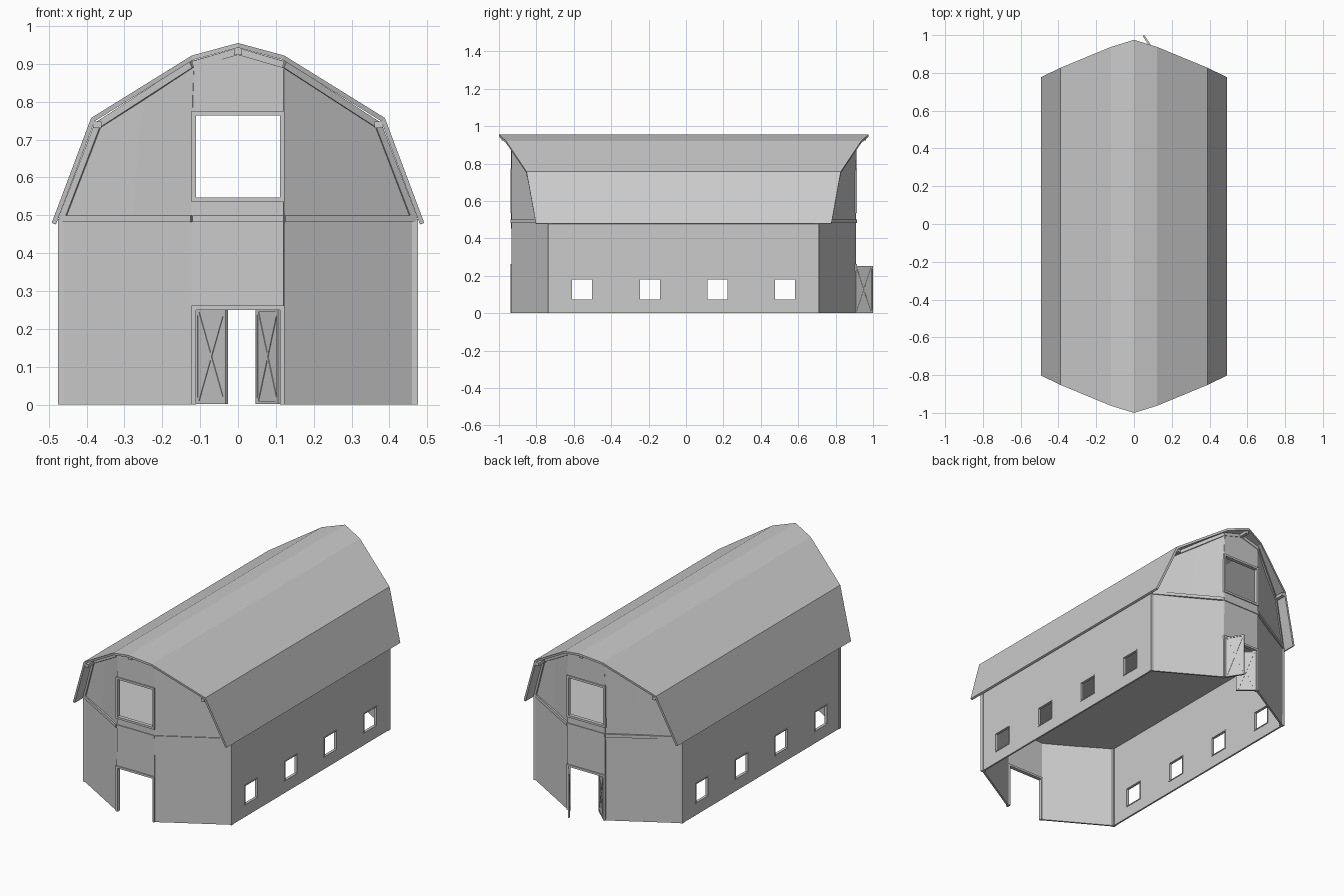
import bpy, bmesh
from mathutils import Vector as V

if "Cube" in bpy.data.objects:
    bpy.data.objects.remove(bpy.data.objects["Cube"])

YC = -0.0125            # barn centre in y (the open door sets the far end)
XF, YF = 0.12, 0.916    # edge of the flat middle panel of each end
XC, YS = 0.467, 0.714   # barn corners
WINDOWS = (-0.543, -0.181, 0.181, 0.543)
UNDER = [(0.467, 0.5), (0.375, 0.745), (0.12, 0.907), (0, 0.942)]  # roof underside


def finish(name, bm):
    me = bpy.data.meshes.new(name)
    bm.to_mesh(me)
    bm.free()
    ob = bpy.data.objects.new(name, me)
    bpy.context.collection.objects.link(ob)
    return ob


def sheet(name, faces, thick, offset=0, recalc=True):
    """Thin shell from a list of polygons."""
    bm = bmesh.new()
    for f in faces:
        bm.faces.new([bm.verts.new((x, y + YC, z)) for x, y, z in f])
    bmesh.ops.remove_doubles(bm, verts=bm.verts, dist=1e-4)
    if recalc:
        bmesh.ops.recalc_face_normals(bm, faces=bm.faces)
    ob = finish(name, bm)
    mod = ob.modifiers.new("thickness", 'SOLIDIFY')
    mod.thickness, mod.offset, mod.use_even_offset = thick, offset, True
    return ob


def beam(bm, p, q, n, w, d):
    """Board from p to q, w wide and d deep along n."""
    p, q = V(p), V(q)
    a = (q - p).normalized()
    n = V(n)
    n = (n - a * n.dot(a)).normalized()
    s = n.cross(a)
    vs = [bm.verts.new(e + s * i * w / 2 + n * j * d / 2 + V((0, YC, 0)))
          for e in (p, q) for i, j in ((-1, -1), (1, -1), (1, 1), (-1, 1))]
    for f in ((3, 2, 1, 0), (4, 5, 6, 7), (0, 1, 5, 4), (1, 2, 6, 5), (2, 3, 7, 6), (3, 0, 4, 7)):
        bm.faces.new([vs[i] for i in f])


def wall_y(x):
    return YF - max(0, abs(x) - XF) * (YF - YS) / (XC - XF)


def end_face(pts, sx, sy):
    return [(sx * x, sy * wall_y(x), z) for x, z in pts]


# end walls: folded gable panels, open doorway and loft window in the middle
faces = []
for sy in (-1, 1):
    for sx in (-1, 1):
        faces.append(end_face([(XF, 0), (XC, 0)] + UNDER[:3], sx, sy))
    for z0, top in ((0.252, [(XF, 0.54), (-XF, 0.54)]),
                    (0.769, [(XF, 0.907), (0, 0.942), (-XF, 0.907)])):
        faces.append(end_face([(-XF, z0), (XF, z0)] + top, 1, sy))
sheet("end_walls", faces, 0.01)

# side walls: grid of panels that skips the window openings
ys = [-YS] + [c + h for c in WINDOWS for h in (-0.056, 0.056)] + [YS]
zs = [0, 0.07, 0.182, 0.5]
for sx, side in ((-1, "left"), (1, "right")):
    faces = []
    for i in range(len(ys) - 1):
        for j in range(3):
            if i % 2 and j == 1:
                continue
            a, b, c, d, x = ys[i], ys[i + 1], zs[j], zs[j + 1], sx * XC
            faces.append([(x, a, c), (x, b, c), (x, b, d), (x, a, d)])
    sheet(side + "_wall", faces, 0.01)

# loft floor
plan = [(-XF, -YF), (XF, -YF), (XC, -YS), (XC, YS), (XF, YF), (-XF, YF), (-XC, YS), (-XC, -YS)]
sheet("loft_floor", [[(x, y, 0.49) for x, y in plan]], 0.016)

# gambrel roof with pointed overhangs: x, height, half length
half = [(0.492, 0.48, 0.79), (0.388, 0.757, 0.84), (0.122, 0.922, 0.95), (0, 0.955, 0.9875)]
prof = [(-x, z, l) for x, z, l in half] + half[-2::-1]
faces = [[(a[0], -a[2], a[1]), (b[0], -b[2], b[1]), (b[0], b[2], b[1]), (a[0], a[2], a[1])]
         for a, b in zip(prof, prof[1:])]
sheet("roof", faces, 0.012, -1, recalc=False)

# purlins under the roof
bm = bmesh.new()
for x, z, l in ((-0.371, 0.739, 0.84), (0, 0.933, 0.975), (0.371, 0.739, 0.84)):
    beam(bm, (x, -l, z), (x, l, z), (0, 0, 1), 0.02, 0.018)
finish("purlins", bm)

# end trims: rake boards, belt course, corner posts
bm = bmesh.new()
for sy in (-1, 1):
    for sx in (-1, 1):
        slant = (sx * 0.5, sy * 0.86, 0)
        rake = [(0.462, 0.49), (0.367, 0.738), (0.12, 0.898), (0, 0.933)]
        pts = end_face(rake, sx, sy)
        for i in range(3):
            beam(bm, pts[i], pts[i + 1], slant if i < 2 else (0, sy, 0), 0.018, 0.02)
        belt = end_face([(XC, 0.491), (XF, 0.491), (0, 0.491)], sx, sy)
        beam(bm, belt[0], belt[1], slant, 0.018, 0.02)
        beam(bm, belt[1], belt[2], (0, sy, 0), 0.018, 0.02)
        beam(bm, (sx * 0.465, sy * YS, 0), (sx * 0.465, sy * YS, 0.49), (1, 0, 0), 0.02, 0.02)
finish("wall_trim", bm)

# doorway and loft window frames
bm = bmesh.new()
for sy in (-1, 1):
    y, n = sy * YF, (0, sy, 0)
    for x in (-0.117, 0.117):
        beam(bm, (x, y, 0), (x, y, 0.262), n, 0.012, 0.022)
        beam(bm, (x, y, 0.535), (x, y, 0.775), n, 0.012, 0.022)
    for z in (0.256, 0.541, 0.769):
        beam(bm, (-0.111, y, z), (0.111, y, z), n, 0.012, 0.022)
finish("opening_frames", bm)

# side window frames
bm = bmesh.new()
for x in (-XC, XC):
    for c in WINDOWS:
        for z in (0.07, 0.182):
            beam(bm, (x, c - 0.058, z), (x, c + 0.058, z), (1, 0, 0), 0.005, 0.016)
        for y in (c - 0.056, c + 0.056):
            beam(bm, (x, y, 0.07), (x, y, 0.182), (1, 0, 0), 0.005, 0.016)
finish("side_window_frames", bm)

# two back doors left ajar, one swung out and one swung in
for name, hinge, tip in (("right_door", V((0.11, 0.918, 0)), V((0.05, 1.0105, 0))),
                         ("left_door", V((-0.11, 0.918, 0)), V((-0.03, 0.845, 0)))):
    bm = bmesh.new()
    n = (tip - hinge).cross(V((0, 0, 1)))
    up = lambda t, z: hinge.lerp(tip, t) + V((0, 0, z))
    beam(bm, up(0.5, 0.002), up(0.5, 0.252), n, (tip - hinge).length, 0.005)
    for t in (0.04, 0.96):
        beam(bm, up(t, 0.002), up(t, 0.252), n, 0.008, 0.01)
    for z in (0.006, 0.248):
        beam(bm, up(0.04, z), up(0.96, z), n, 0.008, 0.01)
    beam(bm, up(0.08, 0.008), up(0.92, 0.246), n, 0.007, 0.009)
    beam(bm, up(0.92, 0.008), up(0.08, 0.246), n, 0.007, 0.009)
    finish(name, bm)
